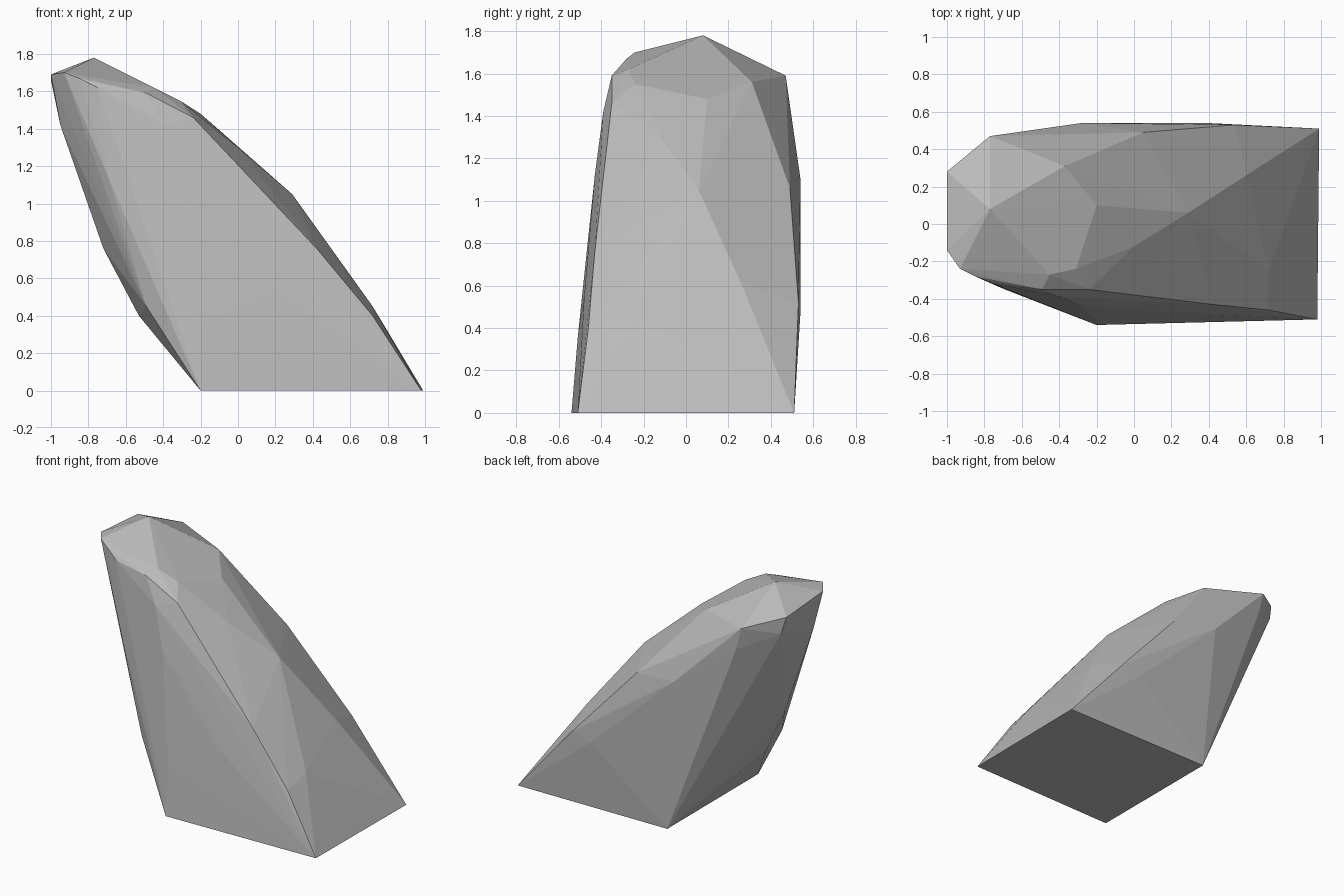
import bpy
import bmesh

# Remove the default cube
default_cube = bpy.data.objects.get("Cube")
if default_cube is not None:
    bpy.data.objects.remove(default_cube, do_unlink=True)


def make_material(name, colour):
    material = bpy.data.materials.new(name)
    material.use_nodes = True
    material.diffuse_color = colour
    shader = material.node_tree.nodes["Principled BSDF"]
    shader.inputs["Base Color"].default_value = colour
    return material


def make_faceted_stone(name, corner_groups, material):
    """Wrap a tight faceted skin around the groups of corner points."""
    bm = bmesh.new()
    for group in corner_groups:
        for corner in group:
            bm.verts.new(corner)
    result = bmesh.ops.convex_hull(bm, input=bm.verts[:], use_existing_faces=False)
    # Clear away any corners that ended up inside the skin
    loose = [vert for vert in bm.verts if not vert.link_faces]
    bmesh.ops.delete(bm, geom=loose, context="VERTS")
    bmesh.ops.recalc_face_normals(bm, faces=bm.faces[:])
    mesh = bpy.data.meshes.new(name)
    bm.to_mesh(mesh)
    bm.free()
    mesh.materials.append(material)
    stone = bpy.data.objects.new(name, mesh)
    bpy.context.scene.collection.objects.link(stone)
    return stone


# Flat base that the stone stands on
base = [(-.2, -.54, 0), (.98, -.51, 0), (.99, .51, 0), (-.2, .5, 0)]

# Long slope, from foot to crown
slope = [(.72, -.25, .45), (.6, .26, .61), (.29, .06, 1.05),
         (0, -.12, 1.3), (-.2, .1, 1.48), (-.37, .31, 1.56)]

# Ridge between the front and the slope
front_ridge = [(.72, -.46, .4), (.42, -.43, .76),
               (.08, -.37, 1.09), (-.24, -.35, 1.46)]

# Chipped corner near the top of the front
chip = [(-.31, -.24, 1.55), (-.45, -.27, 1.62),
        (-.49, -.35, 1.59), (-.39, -.39, 1.42)]

# Gently bulging front
front = [(-.2, -.47, .71), (.2, -.48, .55), (-.2, -.51, .36),
         (-.3, -.43, 1.12), (-.49, -.4, .45), (-.69, -.35, 1.13)]

# Crown
crown = [(-.77, .08, 1.78), (-.77, .47, 1.59), (-1, .28, 1.66), (-1, -.14, 1.69),
         (-.93, -.24, 1.7), (-.85, -.28, 1.67), (-.75, -.32, 1.62)]

# Back
back = [(-.28, .54, 1.1), (.05, .49, 1.06), (.39, .54, .48), (.54, .53, .52),
        (-.62, .47, 1.2), (-.73, .47, 1.43)]

# Overhanging underside
underside = [(-.53, -.15, .4), (-.72, -.1, .76), (-.95, -.1, 1.42),
             (-.69, .4, 1.13), (-.84, .35, 1.36), (-.97, .3, 1.54)]

stone_grey = make_material("stone grey", (.5, .5, .5, 1))
make_faceted_stone(
    "leaning_rock",
    [base, slope, front_ridge, chip, front, crown, back, underside],
    stone_grey,
)
